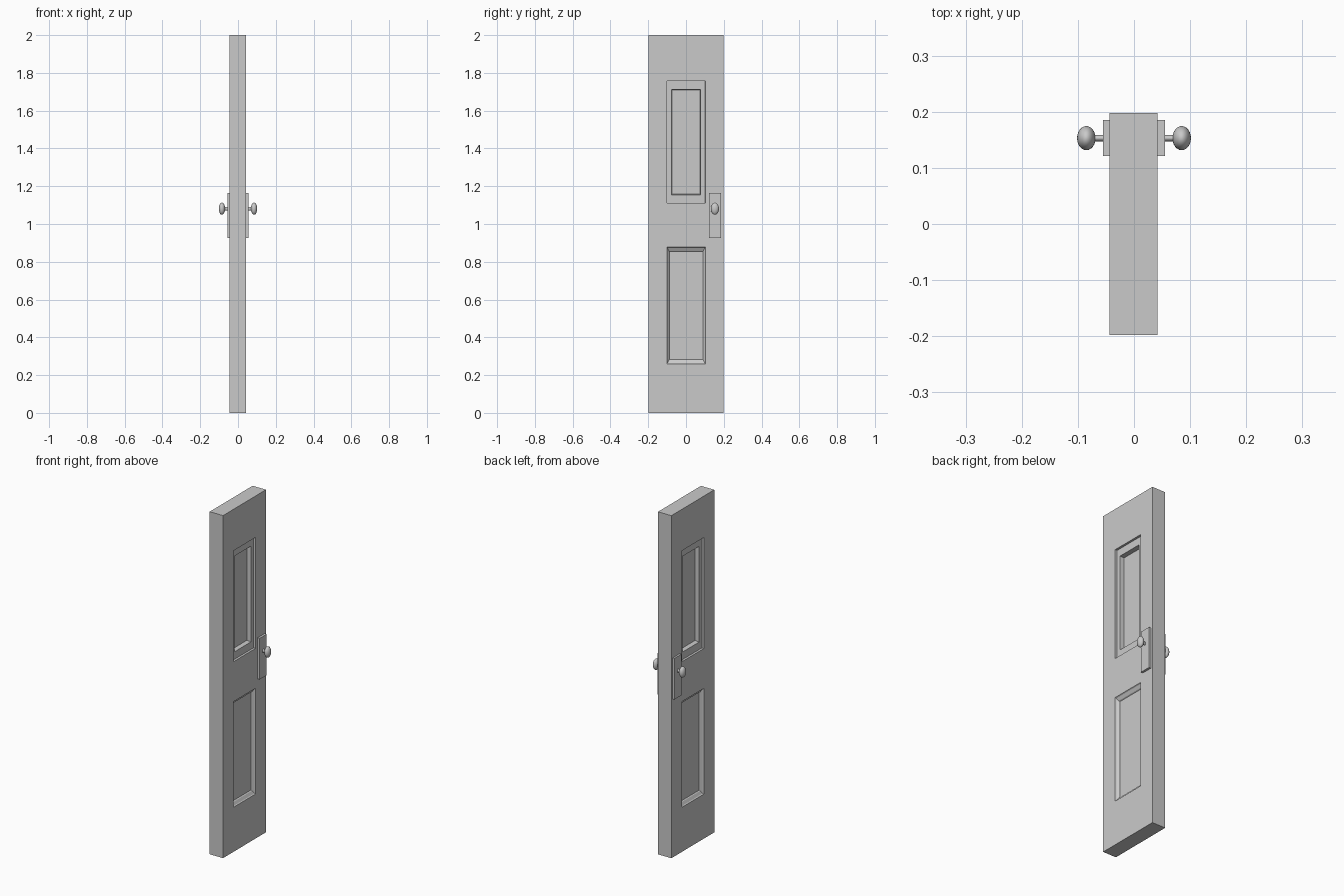
import bpy
import bmesh
from mathutils import Matrix, Vector

old = bpy.data.objects.get("Cube")
if old:
    bpy.data.objects.remove(old, do_unlink=True)

grey = bpy.data.materials.new("plain_grey")
grey.use_nodes = True
colour = (0.59, 0.59, 0.59, 1)
grey.diffuse_color = colour
grey.node_tree.nodes["Principled BSDF"].inputs["Base Color"].default_value = colour

STRETCH = 1.75   # mouldings are taller than they are wide
PANEL_Y = (-0.101, 0.102)
KNOB_Y, KNOB_Z = 0.153, 1.081


def finish(name, bm, smooth=False):
    bmesh.ops.recalc_face_normals(bm, faces=bm.faces)
    mesh = bpy.data.meshes.new(name)
    bm.to_mesh(mesh)
    bm.free()
    mesh.materials.append(grey)
    obj = bpy.data.objects.new(name, mesh)
    bpy.context.collection.objects.link(obj)
    if smooth:
        bpy.ops.object.select_all(action="DESELECT")
        obj.select_set(True)
        bpy.context.view_layer.objects.active = obj
        bpy.ops.object.shade_smooth_by_angle()


def box(bm, centre, size):
    matrix = Matrix.Translation(centre) @ Matrix.Diagonal((*size, 1))
    bmesh.ops.create_cube(bm, size=1, matrix=matrix)


# Panels: z range, moulding steps (width, depth)
panels = [
    ((1.11, 1.758), [(0.0005, -0.012), (0.025, 0), (0.002, -0.025)]),
    ((0.26, 0.877), [(0.002, -0.006), (0.009, -0.009), (0.002, -0.006)]),
]

# Door slab, cut into a grid that outlines the panels
bm = bmesh.new()
box(bm, (-0.001, 0, 1), (0.086, 0.396, 2))
cuts = [Vector((0, y, 0)) for y in PANEL_Y]
cuts += [Vector((0, 0, z)) for zs, steps in panels for z in zs]
for cut in cuts:
    bmesh.ops.bisect_plane(bm, geom=bm.verts[:] + bm.edges[:] + bm.faces[:],
                           plane_co=cut, plane_no=cut.normalized())

# Recessed mouldings on both faces
bmesh.ops.scale(bm, vec=(1, 1, 1 / STRETCH), verts=bm.verts)
for zs, steps in panels:
    for side in (-1, 1):
        bm.normal_update()
        region = []
        for face in bm.faces:
            c = face.calc_center_median()
            if (face.normal.x * side > 0.9 and PANEL_Y[0] < c.y < PANEL_Y[1]
                    and zs[0] < c.z * STRETCH < zs[1]):
                region.append(face)
        for width, depth in steps:
            bmesh.ops.inset_region(bm, faces=region, thickness=width,
                                   depth=depth, use_even_offset=True)
            bm.normal_update()
bmesh.ops.scale(bm, vec=(1, 1, STRETCH), verts=bm.verts)
finish("door_slab", bm)

# Lock plates, stems and oval knobs on both faces
for side, label in ((1, "left"), (-1, "right")):
    bm = bmesh.new()
    box(bm, (side * 0.047, 0.1535, 1.045), (0.016, 0.064, 0.24))
    finish(label + "_lock_plate", bm)

    bm = bmesh.new()
    place = Matrix.Translation((side * 0.065, KNOB_Y, KNOB_Z))
    bmesh.ops.create_cone(bm, cap_ends=True, segments=20, radius1=1, radius2=1, depth=1,
                          matrix=place @ Matrix.Diagonal((0.03, 0.006, 0.01, 1))
                          @ Matrix.Rotation(1.5708, 4, "Y"))
    finish(label + "_knob_stem", bm, True)

    bm = bmesh.new()
    place = Matrix.Translation((side * 0.085, KNOB_Y, KNOB_Z))
    bmesh.ops.create_uvsphere(bm, u_segments=24, v_segments=16, radius=1,
                              matrix=place @ Matrix.Diagonal((0.0165, 0.0215, 0.032, 1)))
    finish(label + "_knob", bm, True)
